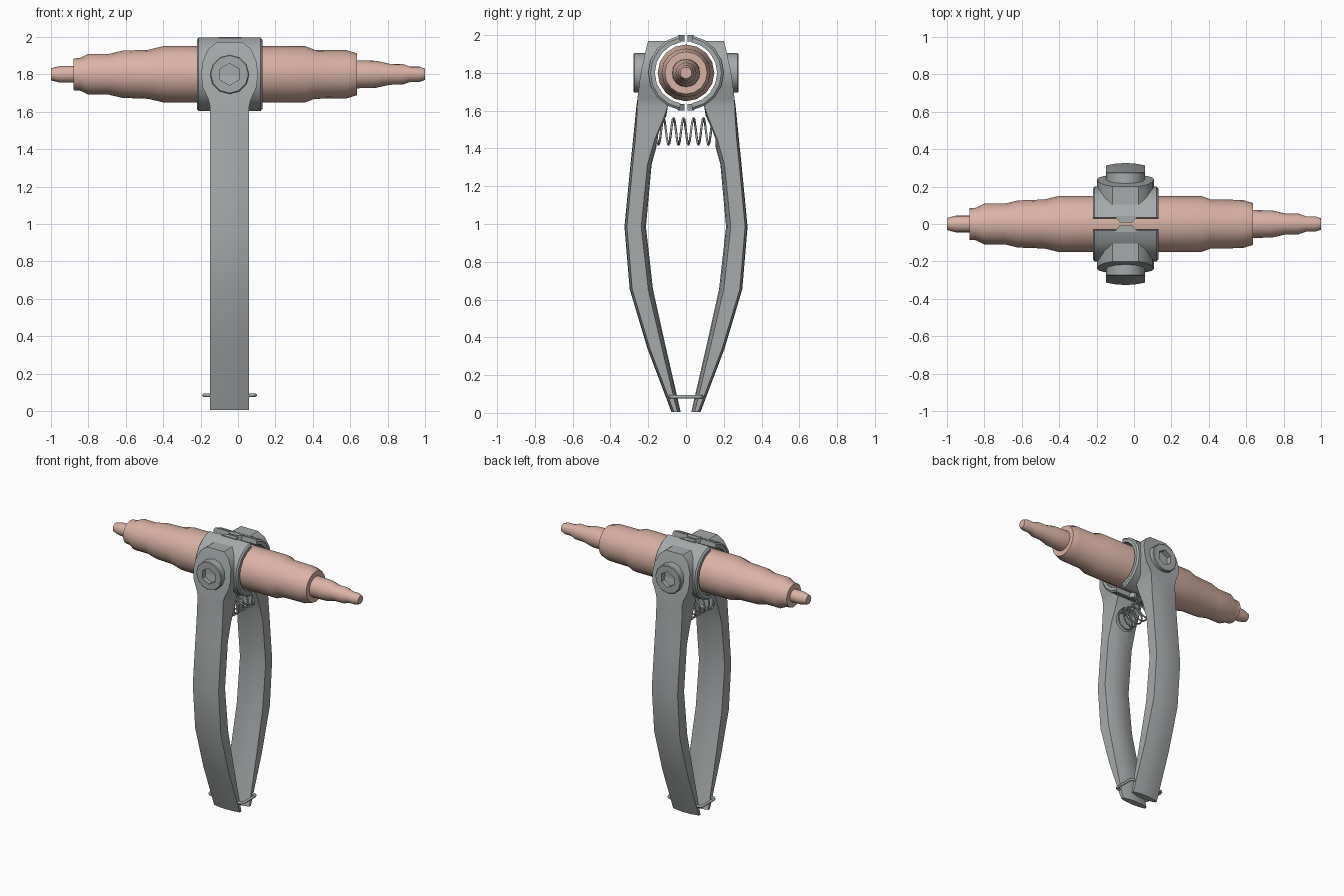
import bpy, bmesh, math
from math import sin, cos, pi, radians

if "Cube" in bpy.data.objects:
    bpy.data.objects.remove(bpy.data.objects["Cube"])

CX, CZ = -0.045, 1.8          # handle centre line, rod axis height


def material(name, rgb):
    m = bpy.data.materials.new(name)
    m.diffuse_color = (*rgb, 1)
    m.use_nodes = True
    m.node_tree.nodes["Principled BSDF"].inputs["Base Color"].default_value = m.diffuse_color
    return m


copper = material("copper", (0.70, 0.45, 0.37))
steel = material("steel_grey", (0.38, 0.40, 0.405))


def smooth(ob, deg):
    ob.data.shade_smooth()
    ob.data.set_sharp_from_angle(angle=radians(deg))


def mirror_y(ob):
    m = ob.modifiers.new("Mirror", 'MIRROR')
    m.use_axis = (False, True, False)
    m.use_mirror_merge = False


def skin(name, rings, mat, deg=40, mirror=False):
    """Join closed point loops one after another and cap both ends."""
    bm = bmesh.new()
    loops = [[bm.verts.new(p) for p in r] for r in rings]
    n = len(loops[0])
    for a, b in zip(loops, loops[1:]):
        for i in range(n):
            j = (i + 1) % n
            bm.faces.new((a[i], a[j], b[j], b[i]))
    bm.faces.new(loops[0])
    bm.faces.new(loops[-1])
    bmesh.ops.recalc_face_normals(bm, faces=bm.faces)
    me = bpy.data.meshes.new(name)
    bm.to_mesh(me)
    bm.free()
    me.materials.append(mat)
    ob = bpy.data.objects.new(name, me)
    bpy.context.collection.objects.link(ob)
    smooth(ob, deg)
    if mirror:
        mirror_y(ob)
    return ob


def wire(name, pts, radius, cyclic=False):
    cu = bpy.data.curves.new(name, 'CURVE')
    cu.dimensions = '3D'
    cu.bevel_depth = radius
    cu.bevel_resolution = 1
    cu.use_fill_caps = True
    sp = cu.splines.new('POLY')
    sp.points.add(len(pts) - 1)
    for p, c in zip(sp.points, pts):
        p.co = (*c, 1)
    sp.use_cyclic_u = cyclic
    cu.materials.append(steel)
    ob = bpy.data.objects.new(name, cu)
    bpy.context.collection.objects.link(ob)
    return ob


# stepped rod: (x, radius)
rod = [(-1, .032), (-.95, .045), (-.88, .045), (-.88, .085), (-.845, .087),
       (-.80, .109), (-.69, .109), (-.62, .126), (-.48, .131), (-.40, .15),
       (.36, .15), (.41, .131), (.58, .129), (.635, .112), (.635, .075),
       (.74, .072), (.81, .056), (.88, .055), (.92, .041), (.97, .041), (1, .03)]
skin("stepped_rod", [[(x, r * cos(a * pi / 8), CZ + r * sin(a * pi / 8))
                      for a in range(16)] for x, r in rod], copper)

# clamp half-ring: cross-section (x, radius) swept half a turn
section = [(-.22, .165), (-.22, .188), (-.21, .2), (.12, .2), (.13, .188), (.13, .165)]
rings = []
for i in range(9):
    a = radians(10 + 160 * i / 8)
    rings.append([(x, r * sin(a), CZ + r * cos(a)) for x, r in section])
skin("clamp_ring", rings, steel, 30, True)

# tapered tongues closing the gap above and below the rod
for name, s in (("top_tongue", 1), ("bottom_tongue", -1)):
    skin(name, [[(x0, y, CZ + s * .165), (x1, y, CZ + s * .165),
                 (x1, y, CZ + s * .2), (x0, y, CZ + s * .2)]
                for y, x0, x1 in ((.008, -.075, -.01), (.042, -.105, .02))],
         steel, 30, True)

# handle: (z, half width, outer y, inner y, outer bulge, inner bulge)
rows = [(1.97, .07, .200, .075, 0, 0), (1.935, .115, .210, .115, 0, 0),
        (1.87, .143, .224, .165, 0, 0), (1.80, .152, .239, .18, 0, 0),
        (1.73, .143, .249, .165, 0, 0), (1.665, .113, .257, .115, 0, 0),
        (1.63, .105, .262, .095, .004, 0), (1.57, .105, .268, .105, .008, .01),
        (1.45, .105, .280, .145, .012, .02), (1.315, .105, .294, .182, .012, .022),
        (.985, .105, .326, .212, .013, .025), (.655, .105, .298, .175, .013, .025),
        (.34, .105, .204, .105, .013, .022), (.005, .105, .077, .028, .013, .018)]
ts = [-1, -.5, 0, .5, 1]
handle = skin("handle", [
    [(CX + w * t, yo - bo * t * t, z) for t in ts] +
    [(CX + w * t, yi + bi * t * t, z) for t in reversed(ts)]
    for z, w, yo, yi, bo, bi in rows], steel, 30)

# spring socket sunk into the inner face of each handle
SZ = 1.49
cutter = skin("socket_cutter", [[(CX + .082 * cos(k * pi / 6), y, SZ + .082 * sin(k * pi / 6))
                                 for k in range(12)] for y in (.02, .19)], steel)
cutter.hide_render = True
mod = handle.modifiers.new("Socket", 'BOOLEAN')
mod.operation = 'DIFFERENCE'
mod.object = cutter
bpy.context.view_layer.objects.active = handle
bpy.ops.object.modifier_apply(modifier="Socket")
bpy.data.objects.remove(cutter)
smooth(handle, 30)
mirror_y(handle)


# pivot bolt with a hexagonal recess
def round12(r, y):
    return [(CX + r * cos(k * pi / 6), y, CZ + r * sin(k * pi / 6)) for k in range(12)]


def hex12(r, y):
    pts = []
    for k in range(12):
        q = r if k % 2 else r * cos(pi / 6)
        pts.append((CX + q * cos(k * pi / 6), y, CZ + q * sin(k * pi / 6)))
    return pts


skin("pivot_bolt", [round12(.105, .19), round12(.105, .272), round12(.1, .277),
                    hex12(.058, .277), hex12(.058, .24)], steel, 35, True)

# coil spring between the handles
turns, per = 7, 16
wire("coil_spring", [(CX + .07 * cos(2 * pi * i / per), -.185 + .37 * i / (turns * per),
                      SZ + .07 * sin(2 * pi * i / per))
                     for i in range(turns * per + 1)], .006)

# wire loop holding the handle ends together
loop = []
for sx, sy, a0 in ((1, 1, 0), (-1, 1, 90), (-1, -1, 180), (1, -1, 270)):
    for k in range(4):
        a = radians(a0 + 30 * k)
        loop.append((CX + sx * .117 + .02 * cos(a), sy * .062 + .02 * sin(a), .085))
wire("locking_loop", loop, .01, True)
